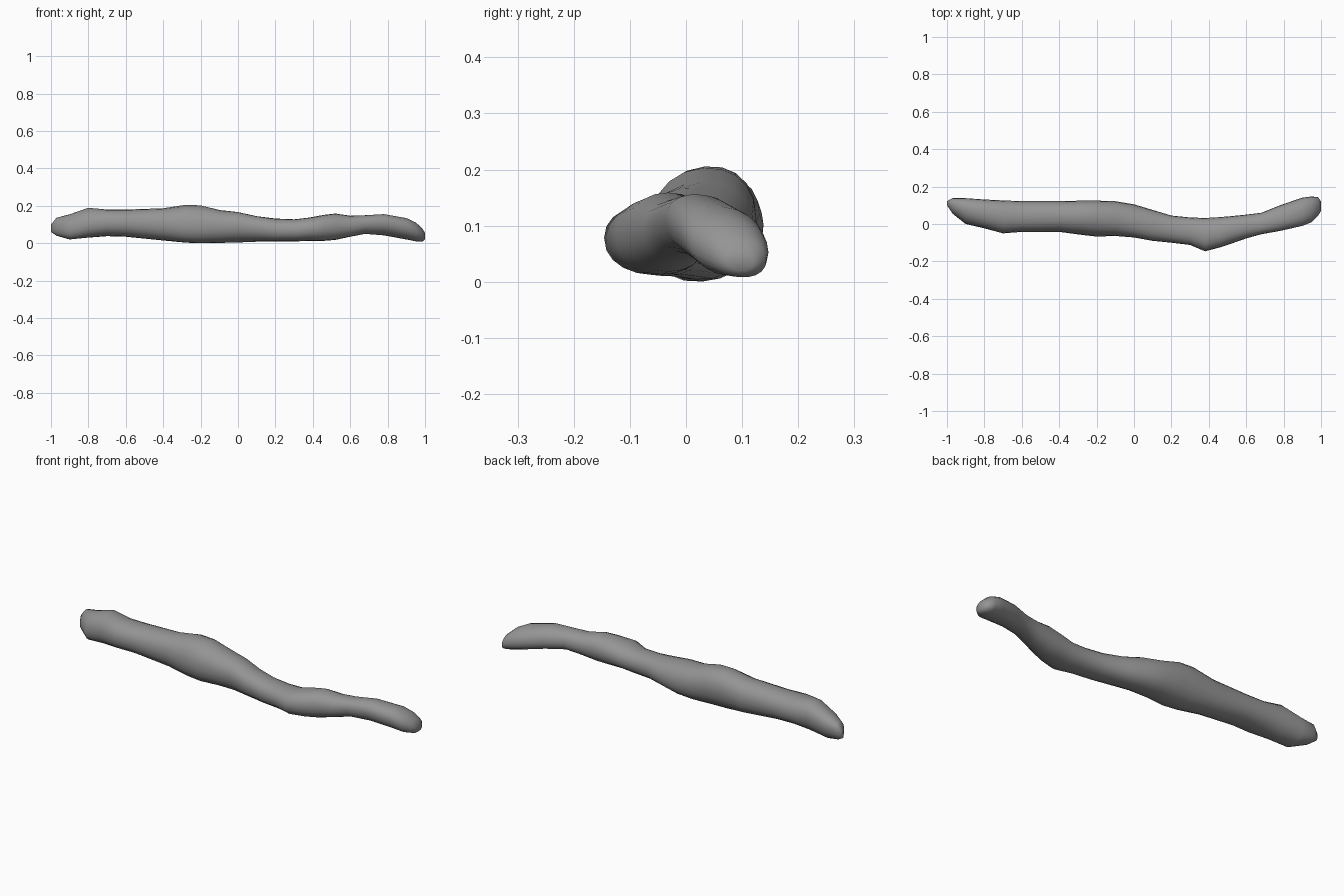
import bpy, bmesh
from math import cos, sin, pi, asin, copysign

# Stick cross-sections: x, y min, y max, z min, z max, lean
SECTIONS = [
    (-1.0, .10, .122, .06, .10, .1), (-.97, .055, .138, .04, .137, .2),
    (-.9, .0, .138, .02, .155, .2), (-.8, -.023, .131, .03, .19, .1),
    (-.7, -.05, .126, .038, .18, 0), (-.6, -.042, .122, .035, .18, 0),
    (-.4, -.042, .122, .015, .187, 0), (-.28, -.058, .125, .003, .206, .1),
    (-.2, -.067, .125, .0, .203, .1), (-.1, -.064, .122, .002, .178, 0),
    (0, -.072, .105, .004, .167, -.1), (.1, -.09, .075, .008, .145, -.1),
    (.2, -.10, .045, .01, .132, 0), (.3, -.112, .035, .01, .128, 0),
    (.38, -.146, .032, .012, .137, -.05), (.46, -.125, .037, .013, .152, 0),
    (.52, -.105, .042, .018, .159, 0), (.6, -.077, .05, .035, .147, 0),
    (.68, -.055, .06, .05, .15, -.1), (.78, -.037, .10, .042, .156, -.2),
    (.9, -.01, .141, .02, .135, -.2), (.95, .01, .147, .01, .112, -.15),
    (.985, .045, .143, .008, .08, -.15), (1.0, .07, .12, .02, .055, -.1),
]
SIDES = 20


def soft(v):
    return copysign(abs(v) ** .92, v)


# Stick: loft through leaning ellipses
bm = bmesh.new()
rings = []
for x, y0, y1, z0, z1, lean in SECTIONS:
    ring = []
    for i in range(SIDES):
        t = 2 * pi * i / SIDES
        y = (y0 + y1) / 2 + (y1 - y0) / 2 * soft(cos(t))
        z = (z0 + z1) / 2 + (z1 - z0) / 2 * soft(sin(t + asin(lean)))
        ring.append(bm.verts.new((x, y, z)))
    rings.append(ring)
for a, b in zip(rings, rings[1:]):
    for i in range(SIDES):
        j = (i + 1) % SIDES
        bm.faces.new((a[i], a[j], b[j], b[i]))
bm.faces.new(rings[0])
bm.faces.new(rings[-1])
bmesh.ops.recalc_face_normals(bm, faces=bm.faces)
for f in bm.faces:
    f.smooth = True

mesh = bpy.data.meshes.new("stick")
bm.to_mesh(mesh)
bm.free()
stick = bpy.data.objects.new("stick", mesh)
bpy.context.collection.objects.link(stick)

# Dark grey surface
mat = bpy.data.materials.new("dark_grey")
mat.diffuse_color = (.3, .3, .3, 1)
mesh.materials.append(mat)
